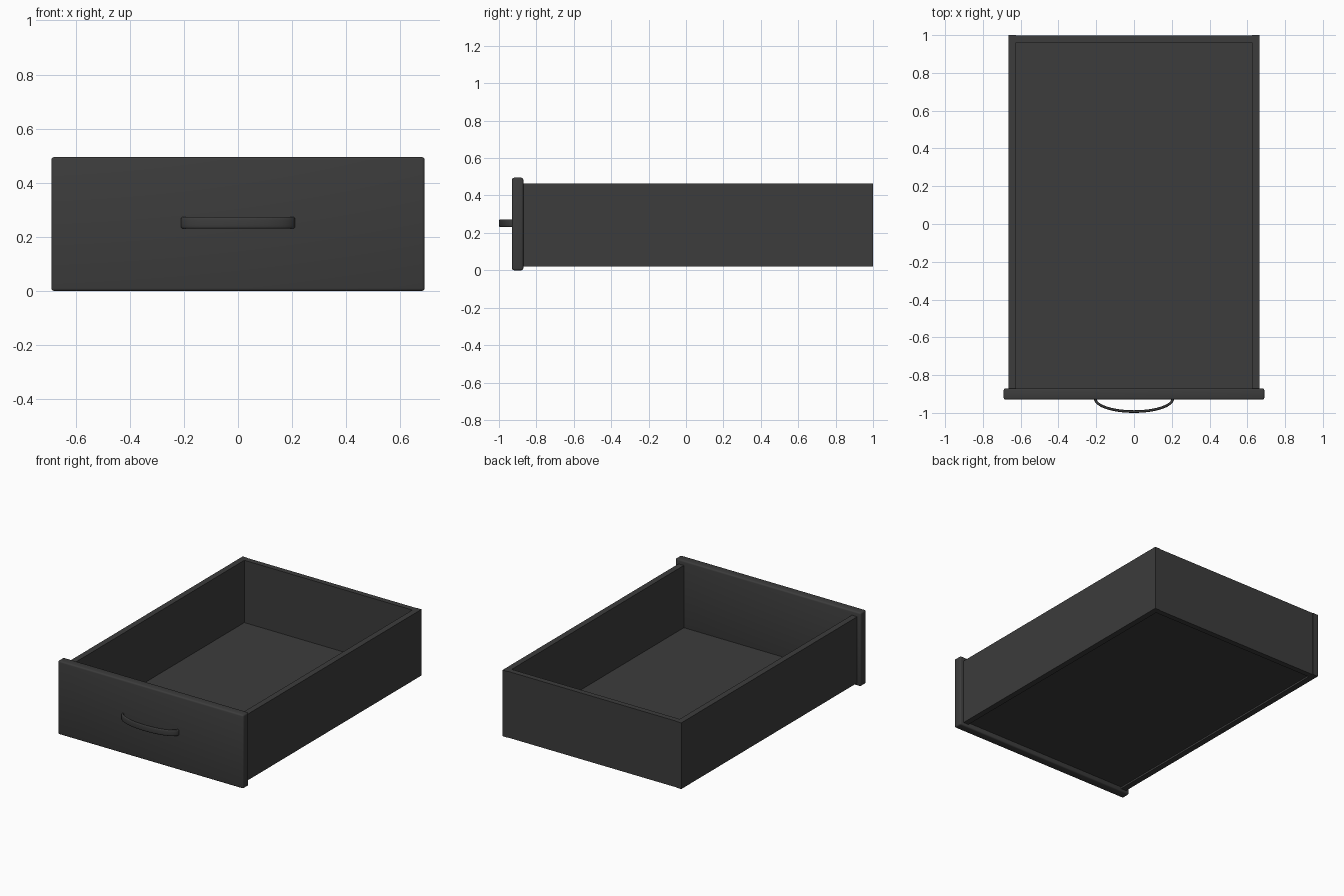
import bpy, bmesh, math
from mathutils import Vector

cube = bpy.data.objects.get("Cube")
if cube:
    bpy.data.objects.remove(cube, do_unlink=True)

charcoal = bpy.data.materials.new("charcoal grey")
charcoal.use_nodes = True
colour = (0.045, 0.045, 0.045, 1)
charcoal.diffuse_color = colour
charcoal.node_tree.nodes["Principled BSDF"].inputs["Base Color"].default_value = colour


def add_object(name, bm):
    bmesh.ops.recalc_face_normals(bm, faces=bm.faces)
    mesh = bpy.data.meshes.new(name)
    bm.to_mesh(mesh)
    bm.free()
    mesh.materials.append(charcoal)
    obj = bpy.data.objects.new(name, mesh)
    bpy.context.collection.objects.link(obj)
    return obj


def board(name, low, high):
    """Box between two opposite corners."""
    low, high = Vector(low), Vector(high)
    bm = bmesh.new()
    bmesh.ops.create_cube(bm, size=1)
    for v in bm.verts:
        v.co = (low + high) / 2 + v.co * (high - low)
    return add_object(name, bm)


# Drawer box
HALF, WALL = 0.665, 0.04
FRONT, BACK = -0.87, 1.0
LOW, TOP = 0.02, 0.465
inner = HALF - WALL
board("left_side", (inner, FRONT, LOW), (HALF, BACK, TOP))
board("right_side", (-HALF, FRONT, LOW), (-inner, BACK, TOP))
board("back_board", (-inner, BACK - WALL, LOW), (inner, BACK - 0.003, TOP))
board("bottom_panel", (-inner, FRONT, 0.032), (inner, BACK - WALL, 0.046))

# Front panel with softly rounded edges
panel = board("front_panel", (-0.69, -0.93, 0), (0.69, FRONT, 0.495))
bevel = panel.modifiers.new("rounded_edges", "BEVEL")
bevel.width = 0.01
bevel.segments = 3
panel.data.shade_smooth()

# Bowed handle: a rounded flat band swept along half an ellipse
STEPS, SIDES = 32, 16
bm = bmesh.new()
rings = []
for i in range(STEPS + 1):
    a = math.pi * i / STEPS
    centre = Vector((0.205 * math.cos(a), -0.925 - 0.068 * math.sin(a), 0.252))
    normal = Vector((0.068 * math.cos(a), -0.205 * math.sin(a), 0)).normalized()
    ring = []
    for k in range(SIDES):
        t = 2 * math.pi * (k + 0.5) / SIDES
        c, s = math.cos(t), math.sin(t)
        across = math.copysign(abs(c) ** 0.6, c) * 0.007
        up = math.copysign(abs(s) ** 0.6, s) * 0.021
        ring.append(bm.verts.new(centre + normal * across + Vector((0, 0, up))))
    rings.append(ring)
for r0, r1 in zip(rings, rings[1:]):
    for k in range(SIDES):
        n = (k + 1) % SIDES
        bm.faces.new((r0[k], r0[n], r1[n], r1[k]))
bm.faces.new(rings[0])
bm.faces.new(rings[-1])
handle = add_object("handle", bm)
handle.data.shade_smooth()
